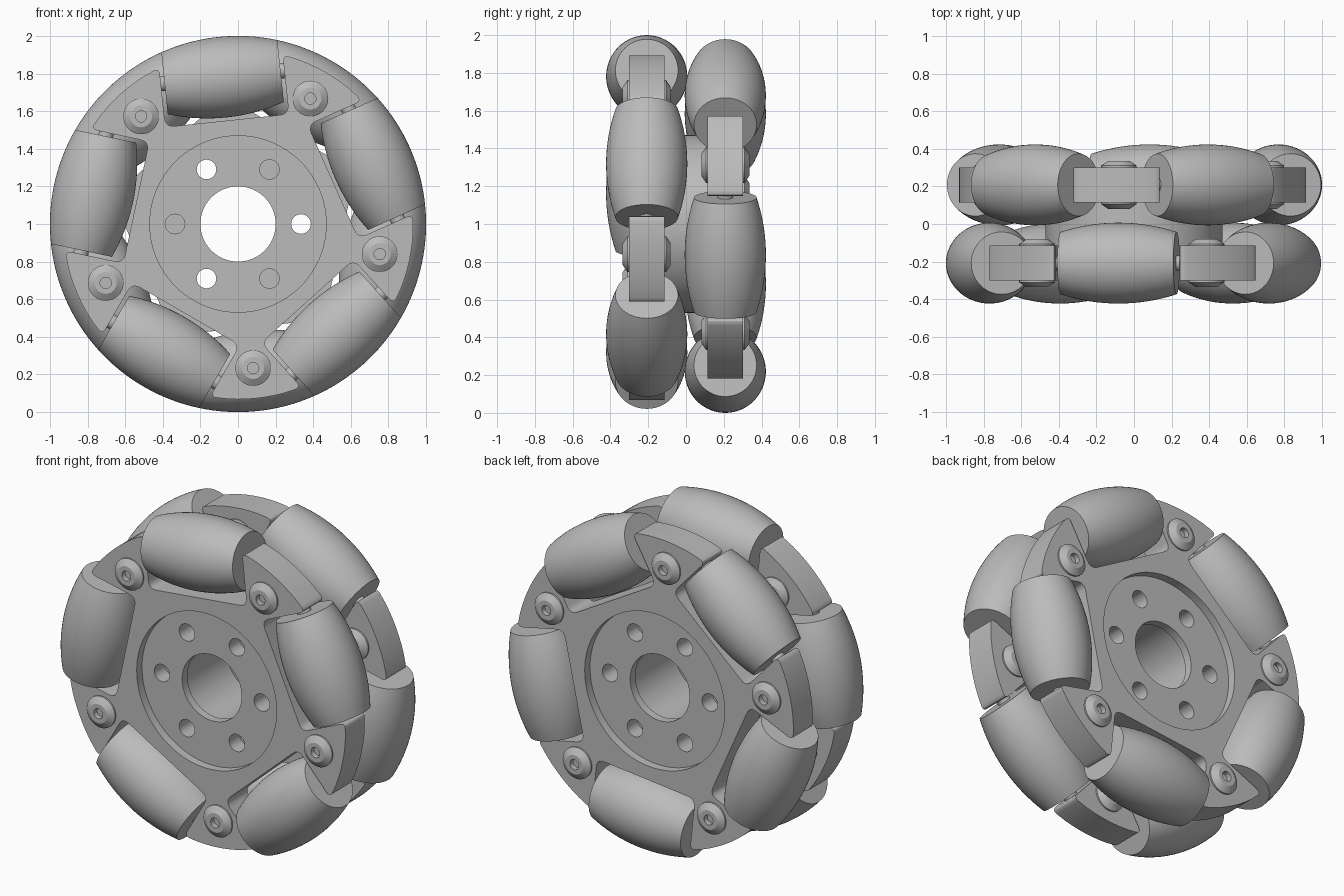
import bpy, bmesh, math
from mathutils import Matrix, Vector

cube = bpy.data.objects.get("Cube")
if cube:
    bpy.data.objects.remove(cube, do_unlink=True)

grey = bpy.data.materials.new("plain_grey")
grey.use_nodes = True
colour = (0.5, 0.5, 0.5, 1)
grey.diffuse_color = colour
grey.node_tree.nodes["Principled BSDF"].inputs["Base Color"].default_value = colour

PLATE_Y, HALF = 0.208, 0.093          # plate centre and half thickness
ROLLER_DIST, ROLLER_HALF = 0.785, 0.31
SLOT_HALF, SLOT_FLOOR, RIM = 0.33, 0.553, 0.932
HUB_R, HUB_Y = 0.47, 0.25
STEP = math.tau / 5
CENTRE = Vector((0, 0, 1))
Y_AXIS = Vector((0, 1, 0))


def radial(angle):
    return Vector((math.cos(angle), 0, math.sin(angle)))


def tangent(angle):
    return Vector((-math.sin(angle), 0, math.cos(angle)))


def place(name, mesh, loc, axis=None):
    ob = bpy.data.objects.new(name, mesh)
    bpy.context.collection.objects.link(ob)
    ob.location = loc
    if axis:
        ob.rotation_euler = axis.to_track_quat('Z', 'Y').to_euler()
    return ob


def finish(bm, name):
    bmesh.ops.recalc_face_normals(bm, faces=bm.faces)
    mesh = bpy.data.meshes.new(name)
    bm.to_mesh(mesh)
    bm.free()
    mesh.materials.append(grey)
    return mesh


def lathe(name, profile, closed=False, steps=64):
    """Spin (radius, height) points about local Z."""
    bm = bmesh.new()
    vs = [bm.verts.new((r, 0, h)) for r, h in profile]
    edges = [bm.edges.new(p) for p in zip(vs, vs[1:])]
    if closed:
        edges.append(bm.edges.new((vs[-1], vs[0])))
    bmesh.ops.spin(bm, geom=vs + edges, cent=(0, 0, 0), axis=(0, 0, 1),
                   angle=math.tau, steps=steps, use_merge=True)
    bmesh.ops.remove_doubles(bm, verts=bm.verts, dist=1e-5)
    return finish(bm, name)


def smooth(ob):
    bpy.ops.object.select_all(action='DESELECT')
    ob.select_set(True)
    bpy.context.view_layer.objects.active = ob
    bpy.ops.object.shade_smooth_by_angle(angle=math.radians(30))


def cylinders(name, specs, steps=48):
    """Cutter made of y-aligned cylinders: (x, y, z, radius, length)."""
    bm = bmesh.new()
    for x, y, z, r, length in specs:
        m = Matrix.Translation((x, y, z)) @ Matrix.Rotation(math.pi / 2, 4, 'X')
        bmesh.ops.create_cone(bm, cap_ends=True, segments=steps, radius1=r,
                              radius2=r, depth=length, matrix=m)
    ob = place(name, finish(bm, name), CENTRE)
    ob.hide_render = True
    return ob


def cut(ob, cutter):
    mod = ob.modifiers.new("cut", 'BOOLEAN')
    mod.object, mod.operation, mod.solver = cutter, 'DIFFERENCE', 'EXACT'
    bpy.context.view_layer.objects.active = ob
    bpy.ops.object.modifier_apply(modifier=mod.name)
    bpy.data.objects.remove(cutter, do_unlink=True)


def plate_outline(first):
    """Five-armed outline with rounded slots for the rollers."""
    rim_h = math.sqrt(RIM ** 2 - SLOT_HALF ** 2)
    lean = math.asin(SLOT_HALF / RIM)
    pts = []                              # (point, fillet size)
    for k in range(5):
        a = first + k * STEP
        for s, h, f in ((-1, rim_h, 0.04), (-1, SLOT_FLOOR, 0.05),
                        (1, SLOT_FLOOR, 0.05), (1, rim_h, 0.04)):
            pts.append((radial(a) * h + tangent(a) * s * SLOT_HALF, f))
        span = STEP - 2 * lean
        for i in range(2, 9):
            pts.append((radial(a + lean + span * i / 10) * RIM, 0))
    out = []
    for i, (p, f) in enumerate(pts):
        if not f:
            out.append(p)
            continue
        start = p + (pts[i - 1][0] - p).normalized() * f
        end = p + (pts[(i + 1) % len(pts)][0] - p).normalized() * f
        for j in range(6):
            t = j / 5
            out.append(start * (1 - t) ** 2 + p * 2 * t * (1 - t) + end * t * t)
    return out


def make_plate(name, first, y):
    bm = bmesh.new()
    face = bm.faces.new([bm.verts.new(p + Y_AXIS * (y - HALF)) for p in plate_outline(first)])
    ext = bmesh.ops.extrude_face_region(bm, geom=[face])
    moved = [v for v in ext["geom"] if isinstance(v, bmesh.types.BMVert)]
    bmesh.ops.translate(bm, verts=moved, vec=Y_AXIS * HALF * 2)
    ob = place(name, finish(bm, name), CENTRE)
    cut(ob, cylinders("plate_cutter", [(0, y, 0, HUB_R - 0.001, 1)], 96))
    smooth(ob)


# Barrel roller whose side follows the wheel's outer circle
arc = []
for i in range(17):
    h = ROLLER_HALF * (i / 8 - 1)
    arc.append((math.sqrt(1 - h * h) - ROLLER_DIST, h))
roller_mesh = lathe("roller", [(0, -ROLLER_HALF)] + arc + [(0, ROLLER_HALF)])

# Short pin carrying each roller between two arms
axle_mesh = lathe("axle", [(0, -0.36), (0.04, -0.36), (0.04, 0.36), (0, 0.36)], steps=24)

# Double-ended bolt with tapered heads and a socket
half_bolt = [(0, 0.095), (0.03, 0.095), (0.03, 0.127), (0.058, 0.127), (0.095, 0.102)]
bolt_mesh = lathe("bolt", half_bolt + [(r, -h) for r, h in reversed(half_bolt)], steps=40)

# Two plates, the rear one turned by half a step
first_angle = math.radians(96)
for side, y, first in (("front", -PLATE_Y, first_angle),
                       ("rear", PLATE_Y, first_angle + STEP / 2)):
    make_plate(side + "_plate", first, y)
    mid = CENTRE + Y_AXIS * y
    for k in range(5):
        a = first + k * STEP
        spot = mid + radial(a) * ROLLER_DIST
        smooth(place(f"{side}_roller_{k + 1}", roller_mesh, spot, tangent(a)))
        smooth(place(f"{side}_axle_{k + 1}", axle_mesh, spot, tangent(a)))
        smooth(place(f"{side}_bolt_{k + 1}", bolt_mesh,
                     mid + radial(a + STEP / 2) * 0.77, Y_AXIS))

# Hub with a lipped bore, recessed below the plate faces
hub = place("hub", lathe("hub", [(0.2, -HUB_Y), (HUB_R, -HUB_Y), (HUB_R, HUB_Y), (0.2, HUB_Y),
                                 (0.2, 0.2), (0.218, 0.2), (0.218, -0.2), (0.2, -0.2)],
                         closed=True, steps=96), CENTRE, Y_AXIS)

# Ring of six holes: alternate ones go through, the others are blind
holes = []
for k in range(6):
    p = radial(k * math.tau / 6) * 0.335
    if k % 2 == 0:
        holes.append((p.x, 0, p.z, 0.052, 1))
    else:
        holes += [(p.x, s * HUB_Y, p.z, 0.052, 0.2) for s in (-1, 1)]
cut(hub, cylinders("hole_cutter", holes, 32))
smooth(hub)
